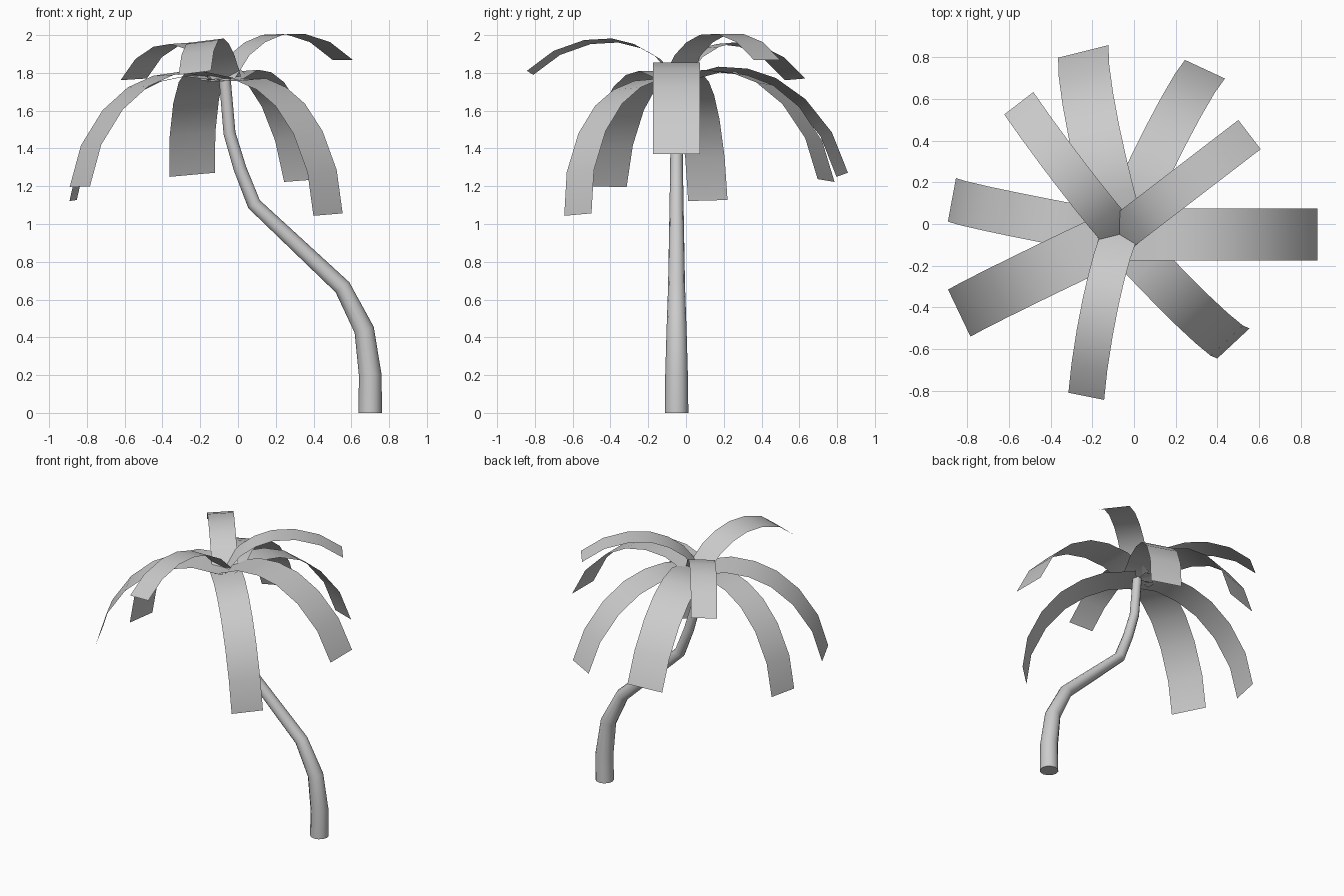
import bpy
from math import radians
from mathutils import Matrix, Vector

if "Cube" in bpy.data.objects:
    bpy.data.objects.remove(bpy.data.objects["Cube"])

# Crown axis on top of the trunk
CX, CY = -0.07, -0.05

# Drooping frond profile: (distance out, height)
PROFILE = [(0, 0), (0.2, 0.04), (0.36, 0.02), (0.51, -0.04),
           (0.66, -0.16), (0.79, -0.345), (0.86, -0.565)]


def smooth(obj, angle):
    bpy.ops.object.select_all(action='DESELECT')
    obj.select_set(True)
    bpy.context.view_layer.objects.active = obj
    bpy.ops.object.shade_smooth_by_angle(angle=radians(angle))


def frond(name, base_z, width, scale, azimuth, pitch, roll):
    """Thin strip following the profile, turned around the crown."""
    turn = (Matrix.Translation((CX, CY, base_z))
            @ Matrix.Rotation(radians(azimuth), 4, 'Z')
            @ Matrix.Rotation(radians(roll), 4, 'X')
            @ Matrix.Rotation(radians(-pitch), 4, 'Y'))
    verts = [turn @ Vector((r * scale, side * width / 2, h * scale))
             for r, h in PROFILE for side in (-1, 1)]
    faces = [(2 * i, 2 * i + 2, 2 * i + 3, 2 * i + 1)
             for i in range(len(PROFILE) - 1)]
    mesh = bpy.data.meshes.new(name)
    mesh.from_pydata(verts, [], faces)
    obj = bpy.data.objects.new(name, mesh)
    bpy.context.collection.objects.link(obj)
    smooth(obj, 40)


# Bent, tapering trunk: x, z, radius
TRUNK = [(0.70, 0, 0.0625), (0.70, 0.2, 0.06), (0.668, 0.44, 0.053),
         (0.553, 0.665, 0.045), (0.085, 1.105, 0.037),
         (0.01, 1.295, 0.034), (-0.045, 1.48, 0.032), (-0.07, 1.77, 0.031)]
curve = bpy.data.curves.new("trunk_path", 'CURVE')
curve.dimensions = '3D'
curve.bevel_depth = 1.0
curve.bevel_resolution = 4
curve.use_fill_caps = True
spline = curve.splines.new('POLY')
spline.points.add(len(TRUNK) - 1)
for p, (x, z, r) in zip(spline.points, TRUNK):
    p.co = (x, CY, z, 1)
    p.radius = r
trunk = bpy.data.objects.new("trunk", curve)
bpy.context.collection.objects.link(trunk)
bpy.context.view_layer.objects.active = trunk
trunk.select_set(True)
bpy.ops.object.convert(target='MESH')
smooth(bpy.context.view_layer.objects.active, 50)

# Three whorls of three fronds: azimuth, pitch, roll
WHORLS = {
    "lower_frond": (1.76, 0.212, 1.008, [(-47, -10, 3.5), (169.5, -4.5, -1.5), (65, 2.5, -4)]),
    "middle_frond": (1.77, 0.25, 1.0, [(0, 10.5, 0), (205.5, -0.5, 1), (104, 3.5, -5)]),
    "upper_frond": (1.77, 0.176, 0.77, [(258.7, 35.5, 7), (127.5, 33, -3), (37.5, 40.5, 0)]),
}
for name, (z, width, scale, turns) in WHORLS.items():
    for i, (azimuth, pitch, roll) in enumerate(turns, 1):
        frond(f"{name}_{i}", z, width, scale, azimuth, pitch, roll)
